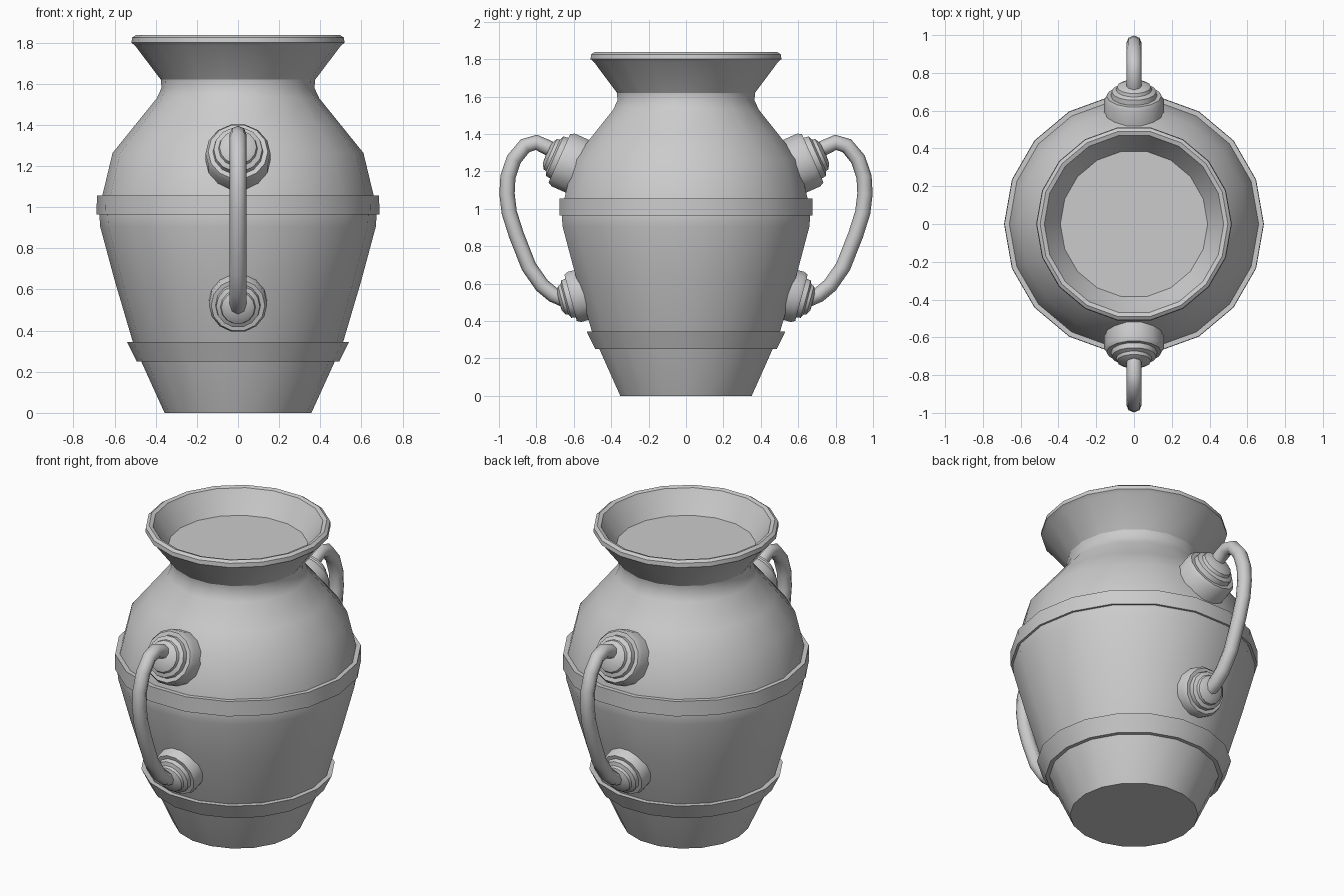
import bpy, bmesh
from math import sin, cos, pi, radians
from mathutils import Vector, Matrix

if "Cube" in bpy.data.objects:
    bpy.data.objects.remove(bpy.data.objects["Cube"])


def smooth(obj, angle=32):
    bpy.ops.object.select_all(action='DESELECT')
    obj.select_set(True)
    bpy.context.view_layer.objects.active = obj
    bpy.ops.object.shade_smooth_by_angle(angle=radians(angle))


def lathe(name, profile, sides, matrix=Matrix(), closed=False):
    """Revolve (radius, height) points about z; radius 0 makes a pole."""
    bm = bmesh.new()
    rings = []
    for r, z in profile:
        if r == 0:
            rings.append([bm.verts.new((0, 0, z))] * sides)
        else:
            rings.append([bm.verts.new((r * cos(2 * pi * i / sides), r * sin(2 * pi * i / sides), z))
                          for i in range(sides)])
    pairs = list(zip(rings, rings[1:]))
    if closed:
        pairs.append((rings[-1], rings[0]))
    for a, b in pairs:
        for i in range(sides):
            j = (i + 1) % sides
            bm.faces.new(dict.fromkeys((a[i], a[j], b[j], b[i])))
    bmesh.ops.recalc_face_normals(bm, faces=bm.faces)
    bm.transform(matrix)
    mesh = bpy.data.meshes.new(name)
    bm.to_mesh(mesh)
    bm.free()
    obj = bpy.data.objects.new(name, mesh)
    bpy.context.collection.objects.link(obj)
    smooth(obj)
    return obj


def tube(name, points, radius):
    cu = bpy.data.curves.new(name, 'CURVE')
    cu.dimensions = '3D'
    cu.bevel_depth = radius
    cu.bevel_resolution = 2
    cu.use_fill_caps = True
    sp = cu.splines.new('POLY')
    sp.points.add(len(points) - 1)
    for p, co in zip(sp.points, points):
        p.co = (*co, 1)
    obj = bpy.data.objects.new(name, cu)
    bpy.context.collection.objects.link(obj)
    bpy.ops.object.select_all(action='DESELECT')
    obj.select_set(True)
    bpy.context.view_layer.objects.active = obj
    bpy.ops.object.convert(target='MESH')
    smooth(bpy.context.object, 50)


# Jar body with flared neck, rounded lip and a flat stop inside the mouth
lathe("jar_body", [
    (0, 0), (0.357, 0), (0.507, 0.33), (0.60, 0.645), (0.67, 0.905), (0.675, 0.97),
    (0.66, 1.056), (0.61, 1.264), (0.50, 1.40), (0.395, 1.53), (0.372, 1.58), (0.375, 1.62),
    (0.50, 1.785), (0.518, 1.80), (0.515, 1.825), (0.497, 1.837), (0.475, 1.83),
    (0.46, 1.805), (0.39, 1.70), (0, 1.70)], 18)

# Raised bands around the belly and the foot
lathe("belly_band", [(0.63, 0.965), (0.688, 0.965), (0.686, 1.056), (0.63, 1.056)], 18, closed=True)
lathe("foot_band", [(0.45, 0.25), (0.493, 0.25), (0.54, 0.345), (0.48, 0.345)], 18, closed=True)

# Stepped bosses: (name, centre y, centre z, tilt in degrees, scale)
BOSSES = [("upper", 0.67, 1.267, 24, 1.0), ("lower", 0.61, 0.525, -15, 0.9)]
BOSS_PROFILE = [(0, -0.13), (0.158, -0.13), (0.158, -0.015), (0.145, 0.008), (0.122, 0.008),
                (0.118, 0.035), (0.095, 0.045), (0.09, 0.062), (0.06, 0.078), (0, 0.082)]

# Handle centre line in the y-z plane
HANDLE = [(0.68, 1.295), (0.735, 1.325), (0.80, 1.355), (0.86, 1.337), (0.92, 1.265),
          (0.952, 1.17), (0.957, 1.08), (0.945, 0.98), (0.907, 0.86), (0.84, 0.69),
          (0.77, 0.59), (0.71, 0.54), (0.64, 0.51)]

for side, turn in (("back", 0), ("front", pi)):
    spin = Matrix.Rotation(turn, 4, 'Z')
    for label, y, z, tilt, s in BOSSES:
        t = radians(tilt)
        m = (spin @ Matrix.Translation((0, y, z))
             @ Matrix.Rotation(t - pi / 2, 4, 'X') @ Matrix.Scale(s, 4))
        lathe(f"{side}_{label}_boss", BOSS_PROFILE, 14, m)
    tube(f"{side}_handle", [spin @ Vector((0, y, z)) for y, z in HANDLE], 0.041)
